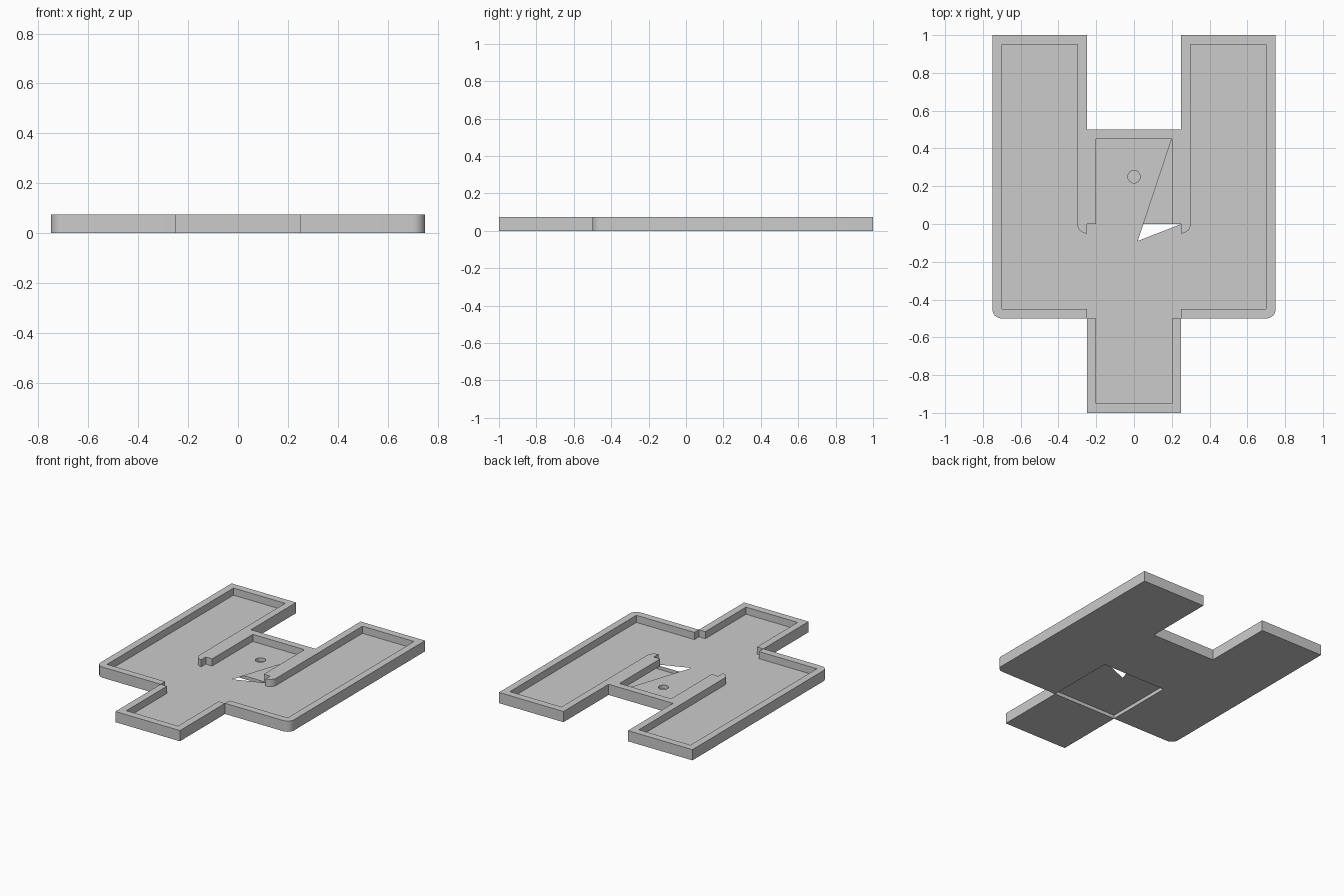
import bpy, bmesh, math

if "Cube" in bpy.data.objects:
    bpy.data.objects.remove(bpy.data.objects["Cube"])

TOP, FLOOR = 0.075, 0.025

grey = bpy.data.materials.new("plain grey")
grey.diffuse_color = (0.6, 0.6, 0.6, 1)
grey.use_nodes = True
grey.node_tree.nodes["Principled BSDF"].inputs["Base Color"].default_value = grey.diffuse_color


def arc(cx, cy, r, a0, a1, n=8):
    angles = [math.radians(a0 + (a1 - a0) * i / n) for i in range(n + 1)]
    return [(cx + r * math.cos(a), cy + r * math.sin(a)) for a in angles]


def full(half):
    """Right half, front to back, closed with its mirror image."""
    return half + [(-x, y) for x, y in reversed(half)]


def wall(bm, path, z0, z1, closed=True):
    """Upright strip along a path, facing to the right of travel."""
    low = [bm.verts.new((x, y, z0)) for x, y in path]
    high = [bm.verts.new((x, y, z1)) for x, y in path]
    for i in range(len(path) if closed else len(path) - 1):
        j = (i + 1) % len(path)
        bm.faces.new((low[i], low[j], high[j], high[i]))


def cap(bm, loops, z, up=True):
    """Flat sheet bounded by one outline and any hole outlines."""
    edges = []
    for loop in loops:
        vs = [bm.verts.new((x, y, z)) for x, y in loop]
        edges += [bm.edges.new((vs[i - 1], vs[i])) for i in range(len(vs))]
    res = bmesh.ops.triangle_fill(bm, edges=edges, use_beauty=True)
    for f in res["geom"]:
        if isinstance(f, bmesh.types.BMFace):
            f.normal_update()
            if (f.normal.z > 0) != up:
                f.normal_flip()


def finish(bm, name):
    bmesh.ops.remove_doubles(bm, verts=bm.verts, dist=1e-5)
    mesh = bpy.data.meshes.new(name)
    bm.to_mesh(mesh)
    bm.free()
    mesh.materials.append(grey)
    obj = bpy.data.objects.new(name, mesh)
    bpy.context.collection.objects.link(obj)
    bpy.ops.object.select_all(action='DESELECT')
    obj.select_set(True)
    bpy.context.view_layer.objects.active = obj
    bpy.ops.object.shade_smooth_by_angle(angle=math.radians(30))


# Right-half outlines, front to back
outer_tab = [(.25, -1)]
outer_body = ([(.25, -.5)] + arc(.7, -.45, .05, -90, 0)
              + [(.75, 1), (.25, 1), (.25, .5)])
inner_tab = [(.2, -.95), (.2, -.5)]
arm_inside = ([(.25, -.45), (.7, -.45), (.7, .95), (.3, .95)]
              + arc(.25, 0, .05, 0, -90) + [(.25, 0)])
inner_body = arm_inside + [(.2, 0), (.2, .45)]
inner = full(inner_tab + [(.25, -.5)] + inner_body)

# Raised rim: outer sides, inner sides and flat top
bm = bmesh.new()
wall(bm, full(outer_tab + outer_body), 0, TOP)
wall(bm, inner[::-1], FLOOR, TOP)
cap(bm, [full(outer_body) + full(inner_body)[::-1]], TOP)
cap(bm, [[(-.25, -.5), (-.25, -1), (.25, -1), (.25, -.5)]
         + inner_tab[::-1] + [(-x, y) for x, y in inner_tab]], TOP)
finish(bm, "rim")

# Floor with a round hole and a triangular gap on the right of the pocket
bm = bmesh.new()
floor_edge = [(.02, -.09) if abs(x - .2) < 1e-6 and abs(y) < 1e-6 else (x, y)
              for x, y in inner]
hole = arc(0, .25, .033, 0, 360, 24)[:-1]
cap(bm, [floor_edge, hole], FLOOR)
wall(bm, hole[::-1], 0, FLOOR)
finish(bm, "floor")

# Underside with an open central square
bm = bmesh.new()
square = [(.25, -.5), (.25, 0), (-.25, 0), (-.25, -.5)]
cap(bm, [full(outer_body) + square[::-1][1:3]], 0, up=False)
cap(bm, [[(-.25, -1), (.25, -1), (.25, -.5), (-.25, -.5)]], 0, up=False)
wall(bm, square[::-1], 0, FLOOR)
finish(bm, "underside")
